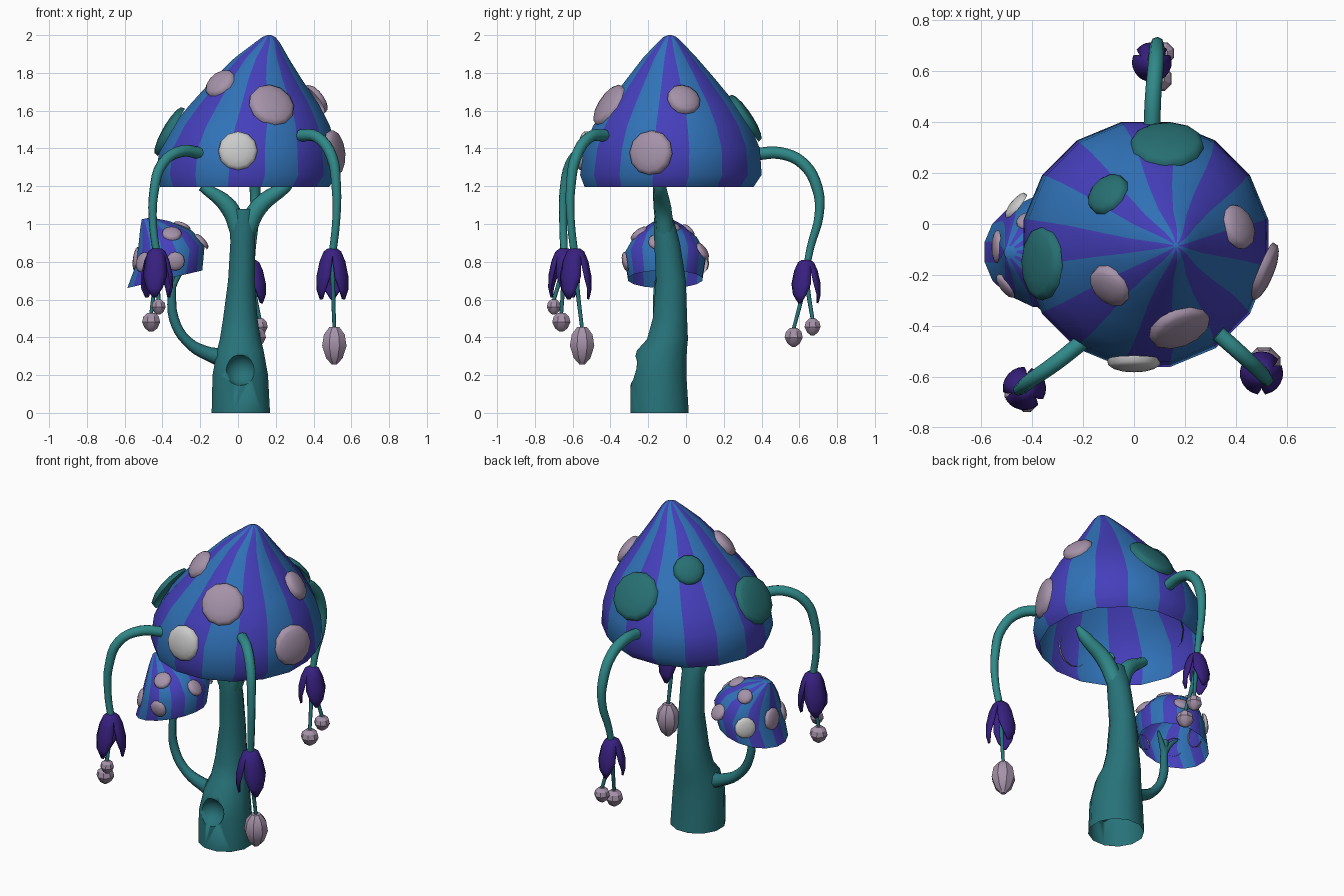
import bpy, bmesh, math
from mathutils import Vector

if "Cube" in bpy.data.objects:
    bpy.data.objects.remove(bpy.data.objects["Cube"])

def mat(name, r, g, b):
    m = bpy.data.materials.new(name)
    m.diffuse_color = (r, g, b, 1)
    m.use_nodes = True
    m.node_tree.nodes["Principled BSDF"].inputs["Base Color"].default_value = m.diffuse_color
    return m

BLUE = mat("cap_blue", .03, .17, .48)
VIOLET = mat("cap_violet", .06, .05, .50)
TEAL = mat("stem_teal", .03, .25, .25)
DARK = mat("trunk_teal", .02, .17, .19)
SPOT_TEAL = mat("spot_teal", .02, .16, .17)
LILAC = mat("lilac", .38, .29, .40)
WHITE = mat("pale", .60, .60, .58)
PURPLE = mat("petal_purple", .04, .015, .22)

def finish(name, bm, mats, angle=50):
    bmesh.ops.recalc_face_normals(bm, faces=bm.faces)
    me = bpy.data.meshes.new(name)
    bm.to_mesh(me)
    bm.free()
    ob = bpy.data.objects.new(name, me)
    bpy.context.collection.objects.link(ob)
    for m in mats:
        me.materials.append(m)
    bpy.ops.object.select_all(action='DESELECT')
    ob.select_set(True)
    bpy.context.view_layer.objects.active = ob
    bpy.ops.object.shade_smooth_by_angle(angle=math.radians(angle))
    return ob

def loft(name, rings, n, mats, bottom=True, angle=50):
    """Skin rings of (centre, half-axis u, half-axis v); columns alternate materials."""
    bm = bmesh.new()
    loops = []
    for c, u, v in rings:
        c, u, v = Vector(c), Vector(u), Vector(v)
        angs = [2 * math.pi * (i + .5) / n for i in range(n)]
        loops.append([bm.verts.new(c + u * math.cos(a) + v * math.sin(a)) for a in angs])
    for lo, hi in zip(loops, loops[1:]):
        for i in range(n):
            j = (i + 1) % n
            bm.faces.new((lo[i], lo[j], hi[j], hi[i])).material_index = i % len(mats)
    bm.faces.new(loops[-1])
    if bottom:
        bm.faces.new(loops[0][::-1])
    return finish(name, bm, mats, angle)

def flat(x, y, z, rx, ry=None):
    return (x, y, z), (rx, 0, 0), (0, ry or rx, 0)

def tube(name, pts, m):
    """Round tapered tube through points (x, y, z, radius)."""
    cu = bpy.data.curves.new(name, 'CURVE')
    cu.dimensions = '3D'
    cu.bevel_depth, cu.bevel_resolution, cu.resolution_u = 1, 2, 4
    cu.use_fill_caps = True
    sp = cu.splines.new('BEZIER')
    sp.bezier_points.add(len(pts) - 1)
    for bp, p in zip(sp.bezier_points, pts):
        bp.co, bp.radius = p[:3], p[3]
        bp.handle_left_type = bp.handle_right_type = 'AUTO'
    cu.materials.append(m)
    ob = bpy.data.objects.new(name, cu)
    bpy.context.collection.objects.link(ob)
    bpy.ops.object.select_all(action='DESELECT')
    ob.select_set(True)
    bpy.context.view_layer.objects.active = ob
    bpy.ops.object.convert(target='MESH')
    bpy.ops.object.shade_smooth_by_angle(angle=math.radians(60))

def spot(name, cap, centre, p, r, m, h):
    """Shallow dome snapped onto the cap surface."""
    _, loc, nor, _ = cap.closest_point_on_mesh(Vector(p))
    if nor.dot(loc - Vector(centre)) < 0:
        nor = -nor
    u = nor.orthogonal().normalized()
    v = nor.cross(u)
    loc = loc - nor * h * .3
    prof = [(1, 0), (.97, .55), (.82, .85), (.5, 1.1), (.12, 1.2)]
    loft(name, [(loc + nor * h * k, u * r * s, v * r * s) for s, k in prof], 12, [m], False)

# Large cap: open striped shell with leaning tip
cap = loft("large_cap", [flat(.035, -.09, 1.195, .455), flat(.047, -.08, 1.26, .49),
    flat(.05, -.075, 1.4, .475), flat(.07, -.075, 1.52, .425), flat(.087, -.075, 1.63, .35),
    flat(.103, -.08, 1.77, .237), flat(.125, -.085, 1.88, .145), flat(.155, -.085, 1.96, .068),
    flat(.163, -.085, 1.99, .035), flat(.165, -.085, 2.0, .01)], 16, [BLUE, VIOLET], False)

# Small cap: tilted shell, each ring given by its left and right edge in x, z
rows = [(-.59, .66, -.185, .755, .20), (-.545, .78, -.173, .89, .22), (-.53, .88, -.24, .965, .17),
        (-.52, .97, -.36, 1.015, .09), (-.51, 1.025, -.46, 1.035, .025)]
rings = [(((a + c) / 2, -.11, (b + d) / 2), ((c - a) / 2, 0, (d - b) / 2), (0, r, 0))
         for a, b, c, d, r in rows]
small = loft("small_cap", rings, 16, [BLUE, VIOLET], False)
bpy.context.view_layer.update()

# Spots on both caps
for i, (p, r, m) in enumerate([((.18, -.41, 1.63), .125, LILAC), ((0, -.56, 1.39), .105, WHITE),
        ((.54, -.2, 1.38), .12, LILAC), ((-.1, -.25, 1.75), .09, LILAC),
        ((-.36, -.155, 1.49), .145, SPOT_TEAL), ((.41, -.01, 1.66), .09, LILAC),
        ((.13, .31, 1.56), .145, SPOT_TEAL), ((-.1, .115, 1.71), .09, SPOT_TEAL)]):
    spot(f"large_cap_spot_{i}", cap, (.06, -.08, 1.3), p, r, m, .04)
for i, (p, r, m) in enumerate([((-.35, -.25, .95), .052, LILAC), ((-.19, -.15, .91), .05, LILAC),
        ((-.51, -.25, .8), .055, LILAC), ((-.33, -.33, .8), .05, LILAC),
        ((-.57, -.09, .82), .065, LILAC), ((-.47, .08, .8), .062, WHITE),
        ((-.28, .1, .86), .05, LILAC), ((-.42, .02, .97), .045, LILAC), ((-.3, -.08, .98), .05, LILAC)]):
    spot(f"small_cap_spot_{i}", small, (-.37, -.11, .8), p, r, m, .022)

# Trunk, with a knot hollow cut into the front
trunk = loft("trunk", [flat(.015, -.14, 0, .16), flat(.012, -.145, .2, .152), flat(.012, -.128, .33, .128, .137),
    flat(.012, -.098, .39, .112), flat(.012, -.085, .5, .094), flat(.018, -.08, .7, .073, .082),
    flat(.025, -.1, .9, .068, .07), flat(.025, -.115, 1.0, .07, .058), flat(.025, -.125, 1.08, .06, .04)],
    12, [DARK])
bm = bmesh.new()
bmesh.ops.create_uvsphere(bm, u_segments=14, v_segments=10, radius=.085)
bmesh.ops.translate(bm, verts=bm.verts, vec=(.012, -.3, .23))
cutter = finish("hollow_cutter", bm, [DARK])
cutter.hide_render = True
mod = trunk.modifiers.new("hollow", 'BOOLEAN')
mod.operation, mod.object, mod.solver = 'DIFFERENCE', cutter, 'EXACT'
bpy.context.view_layer.objects.active = trunk
bpy.ops.object.modifier_apply(modifier="hollow")
bpy.data.objects.remove(cutter)
# open underside of the trunk
bm = bmesh.new()
bm.from_mesh(trunk.data)
bmesh.ops.delete(bm, geom=[f for f in bm.faces if all(v.co.z < .001 for v in f.verts)], context='FACES')
bm.to_mesh(trunk.data)
bm.free()

# Forked branches and the small stalk
tube("left_fork", [(.01, -.11, .95, .05), (-.05, -.125, 1.09, .048), (-.19, -.14, 1.2, .027)], TEAL)
tube("right_fork", [(.04, -.11, .95, .05), (.11, -.125, 1.09, .048), (.25, -.14, 1.2, .036), (.3, -.145, 1.25, .015)], TEAL)
tube("small_stalk", [(-.05, -.13, .29, .06), (-.15, -.14, .31, .038), (-.27, -.15, .38, .027),
    (-.34, -.15, .5, .026), (-.35, -.15, .65, .022), (-.35, -.14, .74, .018)], DARK)
tube("small_fork_left", [(-.35, -.15, .66, .02), (-.38, -.14, .72, .016), (-.43, -.13, .77, .008)], DARK)
tube("small_fork_right", [(-.35, -.15, .66, .02), (-.32, -.14, .72, .016), (-.28, -.12, .77, .008)], DARK)

def bell(name, x, y, z, length, width, turn):
    """Hanging flower of three tapering petals."""
    rows = [(0, .3, 60), (.06, .55, 60), (.25, .8, 57), (.55, 1, 50), (.8, 1, 32), (1, .85, 8)]
    bm = bmesh.new()
    for k in range(3):
        prev = None
        for t, r, half in rows:
            row = []
            for s in (-1, -.5, 0, .5, 1):
                a = math.radians(turn + k * 120 + s * half)
                row.append(bm.verts.new((x + width * r * math.cos(a), y + width * r * math.sin(a), z - length * t)))
            if prev:
                for i in range(4):
                    bm.faces.new((prev[i], prev[i + 1], row[i + 1], row[i]))
            else:
                bm.faces.new(row + [bm.verts.new((x, y, z))])
            prev = row
    bmesh.ops.remove_doubles(bm, verts=bm.verts, dist=.002)
    ob = finish(name, bm, [PURPLE])
    ob.modifiers.new("thickness", 'SOLIDIFY').thickness = .012

def seed(name, x, y, z, r, h):
    """Low-poly seed, widest above its middle."""
    prof = [(-1, .2), (-.65, .68), (0, 1), (.6, .85), (1, .4)]
    loft(name, [flat(x, y, z + h * k, r * s) for k, s in prof], 8, [LILAC], angle=30)

# Hanging tendrils: path, bell (x, y, z, length, width, turn), seeds (x, y, z, r, h)
TENDRILS = {
    "front_left": ([(-.2, -.46, 1.375, .032), (-.3, -.54, 1.385, .031), (-.4, -.61, 1.32, .029),
                    (-.445, -.645, 1.17, .025), (-.45, -.65, 1.0, .021), (-.43, -.645, .84, .02)],
                   (-.43, -.645, .87, .26, .085, 20),
                   [(-.46, -.66, .48, .052, .05), (-.42, -.70, .56, .04, .04)]),
    "front_right": ([(.33, -.43, 1.47, .032), (.42, -.51, 1.46, .031), (.495, -.58, 1.36, .029),
                     (.52, -.61, 1.2, .025), (.52, -.61, 1.02, .021), (.5, -.59, .84, .02)],
                    (.5, -.585, .87, .27, .085, 210), [(.51, -.55, .355, .07, .1)]),
    "back": ([(.07, .37, 1.37, .033), (.075, .5, 1.375, .032), (.085, .62, 1.32, .031),
              (.09, .695, 1.19, .029), (.09, .705, 1.05, .024), (.075, .66, .88, .02), (.07, .64, .78, .018)],
             (.07, .635, .81, .23, .078, 90),
             [(.1, .57, .4, .052, .05), (.115, .67, .455, .046, .045)])}
for key, (path, b, seeds) in TENDRILS.items():
    tube(key + "_tendril", path, TEAL)
    bell(key + "_bell", *b)
    for i, s in enumerate(seeds):
        seed(f"{key}_seed_{i}", *s)
        top = s[2] + s[4] * .9
        tube(f"{key}_seed_stem_{i}", [(b[0], b[1], b[2] - .04, .013),
            (b[0] + (s[0] - b[0]) * .3, b[1] + (s[1] - b[1]) * .3, (top + b[2]) / 2, .012),
            (s[0], s[1], top, .01)], DARK)
